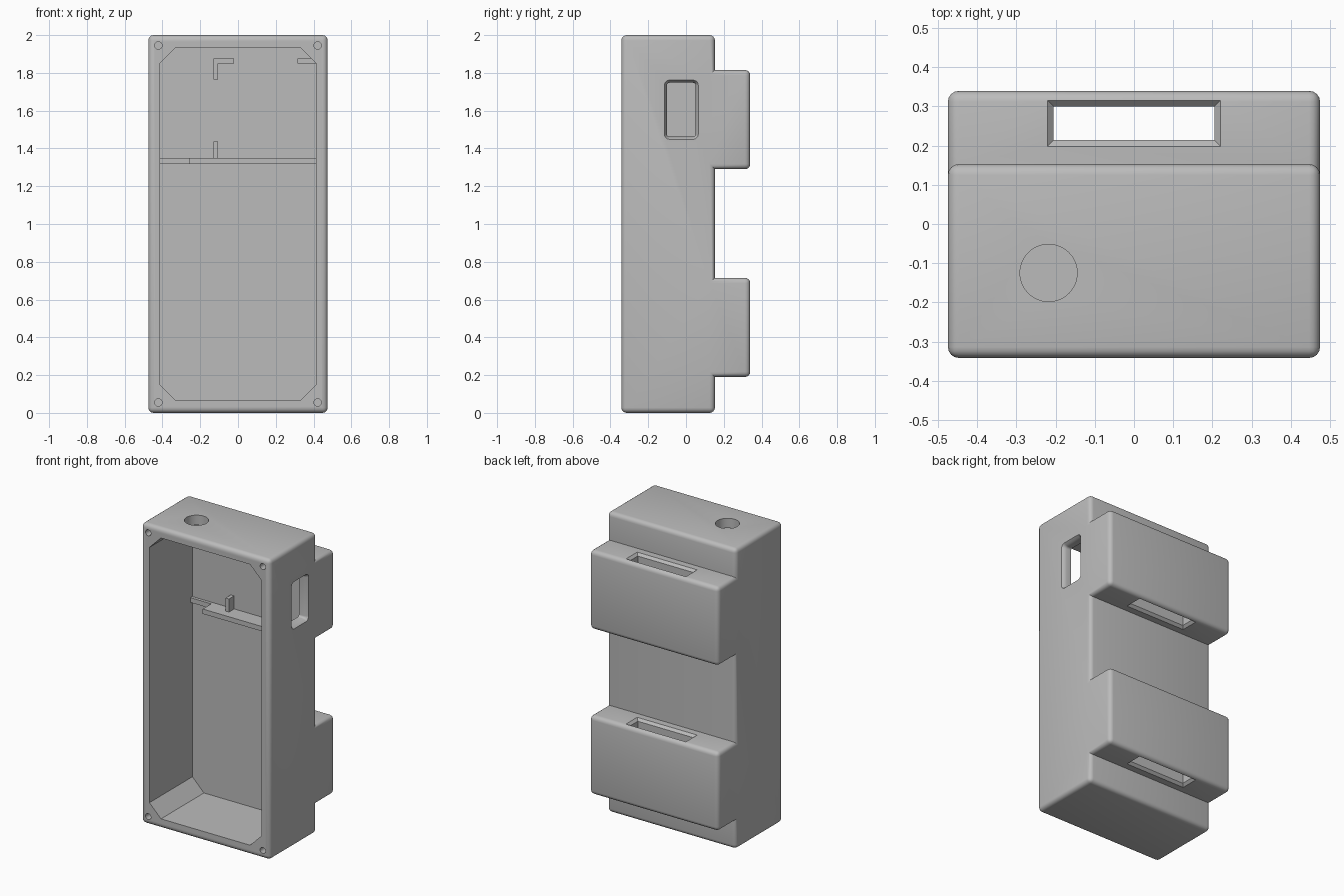
import bpy, bmesh, math
from mathutils import Vector

cube = bpy.data.objects.get("Cube")
if cube:
    bpy.data.objects.remove(cube, do_unlink=True)

grey = bpy.data.materials.new("plain grey")
grey.use_nodes = True
grey.diffuse_color = (0.5, 0.5, 0.5, 1)
grey.node_tree.nodes["Principled BSDF"].inputs["Base Color"].default_value = grey.diffuse_color


def loft(name, sections):
    """Solid skinned through matching closed sections, capped at both ends."""
    bm = bmesh.new()
    rings = [[bm.verts.new(p) for p in s] for s in sections]
    for a, b in zip(rings, rings[1:]):
        for i in range(len(a)):
            j = (i + 1) % len(a)
            bm.faces.new((a[i], a[j], b[j], b[i]))
    bm.faces.new(rings[0])
    bm.faces.new(rings[-1])
    bmesh.ops.recalc_face_normals(bm, faces=bm.faces)
    mesh = bpy.data.meshes.new(name)
    bm.to_mesh(mesh)
    bm.free()
    mesh.materials.append(grey)
    obj = bpy.data.objects.new(name, mesh)
    bpy.context.collection.objects.link(obj)
    return obj


def place(pts, axis, d):
    """Put 2D points on a plane across the given axis."""
    if axis == "x":
        return [(d, a, b) for a, b in pts]
    if axis == "y":
        return [(a, d, b) for a, b in pts]
    return [(a, b, d) for a, b in pts]


def circle(cx, cy, r, n=32):
    return [(cx + r * math.cos(math.tau * i / n), cy + r * math.sin(math.tau * i / n)) for i in range(n)]


def rect(cx, cy, hx, hy):
    return [(cx - hx, cy - hy), (cx + hx, cy - hy), (cx + hx, cy + hy), (cx - hx, cy + hy)]


def round_rect(cx, cy, hx, hy, r, n=5):
    pts = []
    for q, (sx, sy) in enumerate([(1, 1), (-1, 1), (-1, -1), (1, -1)]):
        for i in range(n + 1):
            t = math.pi / 2 * (q + i / n)
            pts.append((cx + sx * (hx - r) + r * math.cos(t), cy + sy * (hy - r) + r * math.sin(t)))
    return pts


def box(name, x0, x1, y0, y1, z0, z1):
    return loft(name, [[(x0, y0, z), (x1, y0, z), (x1, y1, z), (x0, y1, z)] for z in (z0, z1)])


# Case: side profile with two rear blocks, pulled across the width
W, FRONT, BACK, REAR = 0.475, -0.342, 0.153, 0.34
BLOCKS = [(0.19, 0.715), (1.29, 1.815)]
profile = [(FRONT, 0), (BACK, 0)]
for lo, hi in BLOCKS:
    profile += [(BACK, lo), (REAR, lo), (REAR, hi), (BACK, hi)]
profile += [(BACK, 2), (FRONT, 2)]
case = loft("case", [place(profile, "x", s * W) for s in (-1, 1)])

# Rounded outer edges, crisp inner corners
bm = bmesh.new()
bm.from_mesh(case.data)
bmesh.ops.bevel(bm, geom=[e for e in bm.edges if e.is_convex], offset=0.028,
                offset_type="OFFSET", segments=4, profile=0.5, affect="EDGES")
bm.to_mesh(case.data)
bm.free()

cutters = []

# Front cavity with clipped corners
INNER, FLOOR = 0.413, 0.11
hx, hz, c = INNER, 0.935, 0.085
octagon = [(-hx, c - hz), (c - hx, -hz), (hx - c, -hz), (hx, c - hz),
           (hx, hz - c), (hx - c, hz), (c - hx, hz), (-hx, hz - c)]
octagon = [(x, z + 1) for x, z in octagon]
cutters.append(loft("cavity_cutter", [place(octagon, "y", y) for y in (-0.5, FLOOR)]))

# Screw holes in the four front corners
for sx in (-1, 1):
    for sz in (-1, 1):
        ring = circle(sx * 0.422, 1 + sz * 0.945, 0.02, 20)
        cutters.append(loft("screw_cutter", [place(ring, "y", y) for y in (-0.5, -0.14)]))

# Round hole in the top
ring = circle(-0.218, -0.125, 0.073, 48)
cutters.append(loft("top_hole_cutter", [place(ring, "z", z) for z in (1.9, 2.1)]))

# Side window with a flared rim
sections = [(0.495, 0.02), (W, 0), (0.461, -0.01), (0.445, -0.014), (0.36, -0.014)]
cutters.append(loft("window_cutter", [
    place(round_rect(-0.025, 1.605, 0.09 + g, 0.157 + g, 0.028 + g), "x", x) for x, g in sections]))

# Chamfered strap slots through the rear blocks
for lo, hi in BLOCKS:
    sections = [(lo - 0.02, 0.02), (lo + 0.016, -0.016), (hi - 0.016, -0.016), (hi + 0.02, 0.02)]
    cutters.append(loft("slot_cutter", [
        place(rect(0, 0.257, 0.221 + g, 0.059 + g), "z", z) for z, g in sections]))

bpy.context.view_layer.objects.active = case
for cutter in cutters:
    mod = case.modifiers.new("cut", "BOOLEAN")
    mod.operation, mod.solver, mod.object = "DIFFERENCE", "EXACT", cutter
    bpy.ops.object.modifier_apply(modifier=mod.name)
    bpy.data.objects.remove(cutter, do_unlink=True)

bpy.ops.object.select_all(action="DESELECT")
case.select_set(True)
bpy.ops.object.shade_smooth_by_angle(angle=math.radians(32))

# Inner shelf: deep part and narrow ledge
SINK = FLOOR + 0.01
box("shelf", -0.26, INNER + 0.01, 0.0, SINK, 1.318, 1.35)
box("shelf_ledge", -INNER - 0.01, -0.26, 0.09, SINK, 1.318, 1.35)

# Board retaining ribs on the back wall
RIB = 0.055
box("lower_rib", -0.13, -0.105, RIB, SINK, 1.345, 1.437)
box("corner_rib_upright", -0.13, -0.105, RIB, SINK, 1.765, 1.85)
box("corner_rib_top", -0.13, -0.02, RIB, SINK, 1.85, 1.875)
box("wall_rib", 0.315, INNER + 0.01, RIB, SINK, 1.85, 1.875)
